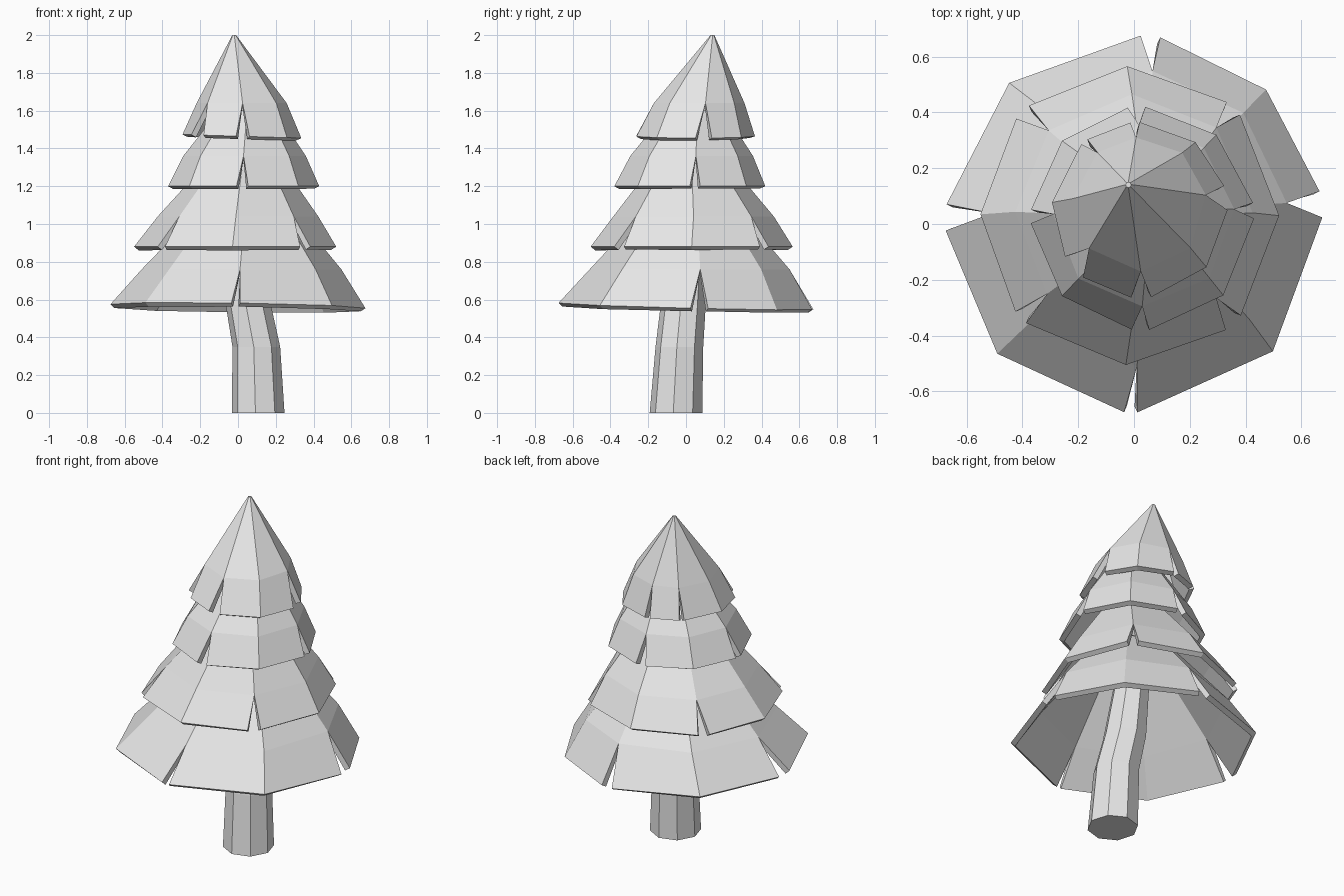
import bpy, bmesh
from math import cos, sin, radians
from mathutils import Vector

default = bpy.data.objects.get("Cube")
if default:
    bpy.data.objects.remove(default, do_unlink=True)

# Single pale grey material
pale = bpy.data.materials.new("pale_grey")
pale.use_nodes = True
pale.diffuse_color = (0.8, 0.8, 0.8, 1)
pale.node_tree.nodes["Principled BSDF"].inputs["Base Color"].default_value = pale.diffuse_color


def polar(centre, radius, degrees):
    """Point on a horizontal ring around centre."""
    angle = radians(degrees)
    return Vector(centre) + Vector((radius * cos(angle), radius * sin(angle), 0))


def finish(bm, name):
    mesh = bpy.data.meshes.new(name)
    bm.to_mesh(mesh)
    bm.free()
    mesh.materials.append(pale)
    obj = bpy.data.objects.new(name, mesh)
    bpy.context.collection.objects.link(obj)
    return obj


def skin(bm, lower, upper):
    """Outward quads between two matching closed rings."""
    for i in range(len(lower)):
        j = (i + 1) % len(lower)
        bm.faces.new((lower[i], lower[j], upper[j], upper[i]))


def fill_corners(slits):
    """Add a plain corner halfway between slits that lie far apart."""
    corners = []
    for i, (angle, gap) in enumerate(slits):
        following = slits[(i + 1) % len(slits)][0]
        span = (following - angle) % 360
        corners.append((angle, gap))
        if span > 60:
            corners.append((angle + span / 2, 0))
    return corners


def make_tier(name, rings, slits, tilt=(0, 0), capped=False):
    """Hollow skirt of branches: whole above the middle ring, slit below it."""
    (rim_c, rim_r), (mid_c, mid_r), (top_c, top_r) = rings
    corners = fill_corners(slits)
    bm = bmesh.new()
    middle = [bm.verts.new(polar(mid_c, mid_r, a)) for a, gap in corners]
    top = [bm.verts.new(polar(top_c, top_r, a)) for a, gap in corners]
    skin(bm, middle, top)
    if capped:
        bm.faces.new(top)

    def rim_vert(degrees):
        point = polar(rim_c, rim_r, degrees)
        point.z += tilt[0] * point.x + tilt[1] * point.y
        return bm.verts.new(point)

    # Each corner has one rim point, or two where a slit parts the branches
    ends, starts = [], []
    for angle, gap in corners:
        ends.append(rim_vert(angle - gap / 2))
        starts.append(rim_vert(angle + gap / 2) if gap else ends[-1])
    for i in range(len(corners)):
        j = (i + 1) % len(corners)
        bm.faces.new((starts[i], ends[j], middle[j], middle[i]))

    tier = finish(bm, name)
    shell = tier.modifiers.new("thickness", "SOLIDIFY")
    shell.thickness = 0.03
    shell.offset = -1
    shell.use_even_offset = True


# Branch tiers, from the ground up; slits are (angle, width) in degrees
make_tier("bottom_branches",
          [((0, 0, 0.565), 0.675), ((0.02, 0.02, 0.76), 0.53), ((0.04, 0.03, 1.05), 0.27)],
          [(6, 8), (85, 6), (178, 8), (269, 4)], tilt=(-0.015, -0.025))
make_tier("lower_branches",
          [((-0.015, 0.03, 0.88), 0.535), ((0, 0.04, 1.04), 0.425), ((0.03, 0.03, 1.32), 0.2)],
          [(46, 7), (136, 7), (223, 6), (314, 8)])
make_tier("upper_branches",
          [((0.03, 0.02, 1.2), 0.4), ((0.035, 0.03, 1.36), 0.325), ((0.05, 0.05, 1.6), 0.15)],
          [(4, 8), (93, 9), (179, 7), (269, 9)])
make_tier("top_branches",
          [((0.02, 0.05, 1.465), 0.315), ((0.02, 0.07, 1.64), 0.24), ((-0.02, 0.14, 2), 0.01)],
          [(8, 16), (93, 6), (129, 5), (221, 18), (271, 13)], tilt=(-0.03, 0), capped=True)

# Leaning eight-sided trunk
bm = bmesh.new()
sections = [((0.107, -0.053, 0), 0.14), ((0.097, -0.035, 0.35), 0.127),
            ((0.055, -0.015, 0.57), 0.12), ((0.02, 0.03, 1.05), 0.09)]
rings = [[bm.verts.new(polar(c, r, 45 * k - 6)) for k in range(8)] for c, r in sections]
for lower, upper in zip(rings, rings[1:]):
    skin(bm, lower, upper)
bm.faces.new(reversed(rings[0]))
bm.faces.new(rings[-1])
finish(bm, "trunk")
